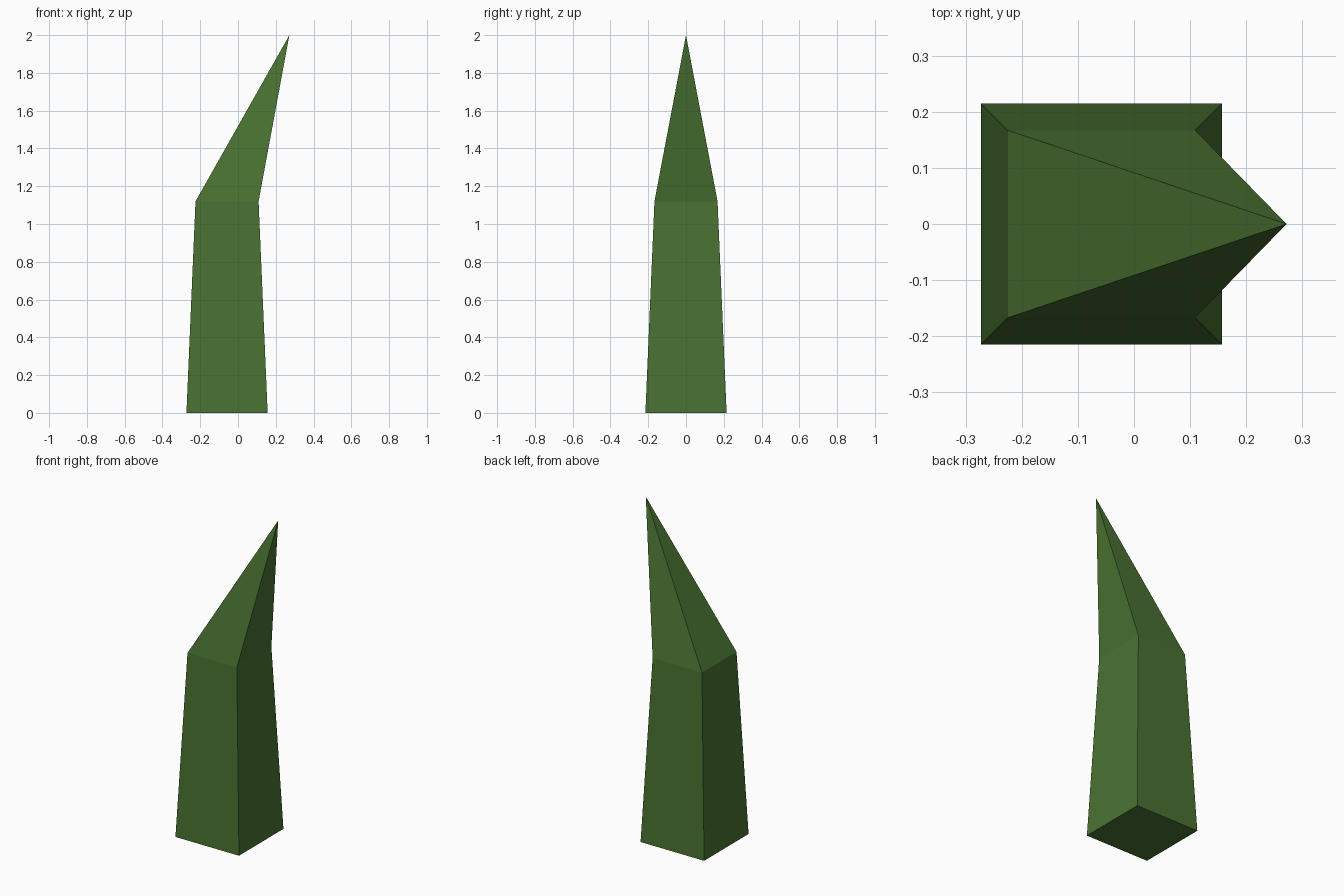
import bpy, bmesh

if "Cube" in bpy.data.objects:
    bpy.data.objects.remove(bpy.data.objects["Cube"])

# Single green material
green = bpy.data.materials.new("leaf_green")
green.diffuse_color = (0.068, 0.168, 0.032, 1.0)
green.use_nodes = True
green.node_tree.nodes["Principled BSDF"].inputs["Base Color"].default_value = green.diffuse_color

bm = bmesh.new()


def square_ring(cx, half, z):
    return [bm.verts.new((cx + sx * half, sy * half, z))
            for sx, sy in ((-1, -1), (1, -1), (1, 1), (-1, 1))]


# Tapered square stalk with a leaning pointed tip
base = square_ring(-0.058, 0.215, 0.0)
shoulder = square_ring(-0.058, 0.167, 1.12)
tip = bm.verts.new((0.272, 0, 2.0))

bm.faces.new(base[::-1])
for i in range(4):
    j = (i + 1) % 4
    bm.faces.new((base[i], base[j], shoulder[j], shoulder[i]))
    bm.faces.new((shoulder[i], shoulder[j], tip))
bmesh.ops.recalc_face_normals(bm, faces=bm.faces)

mesh = bpy.data.meshes.new("grass_blade")
bm.to_mesh(mesh)
bm.free()
mesh.materials.append(green)
bpy.context.collection.objects.link(bpy.data.objects.new("grass_blade", mesh))
